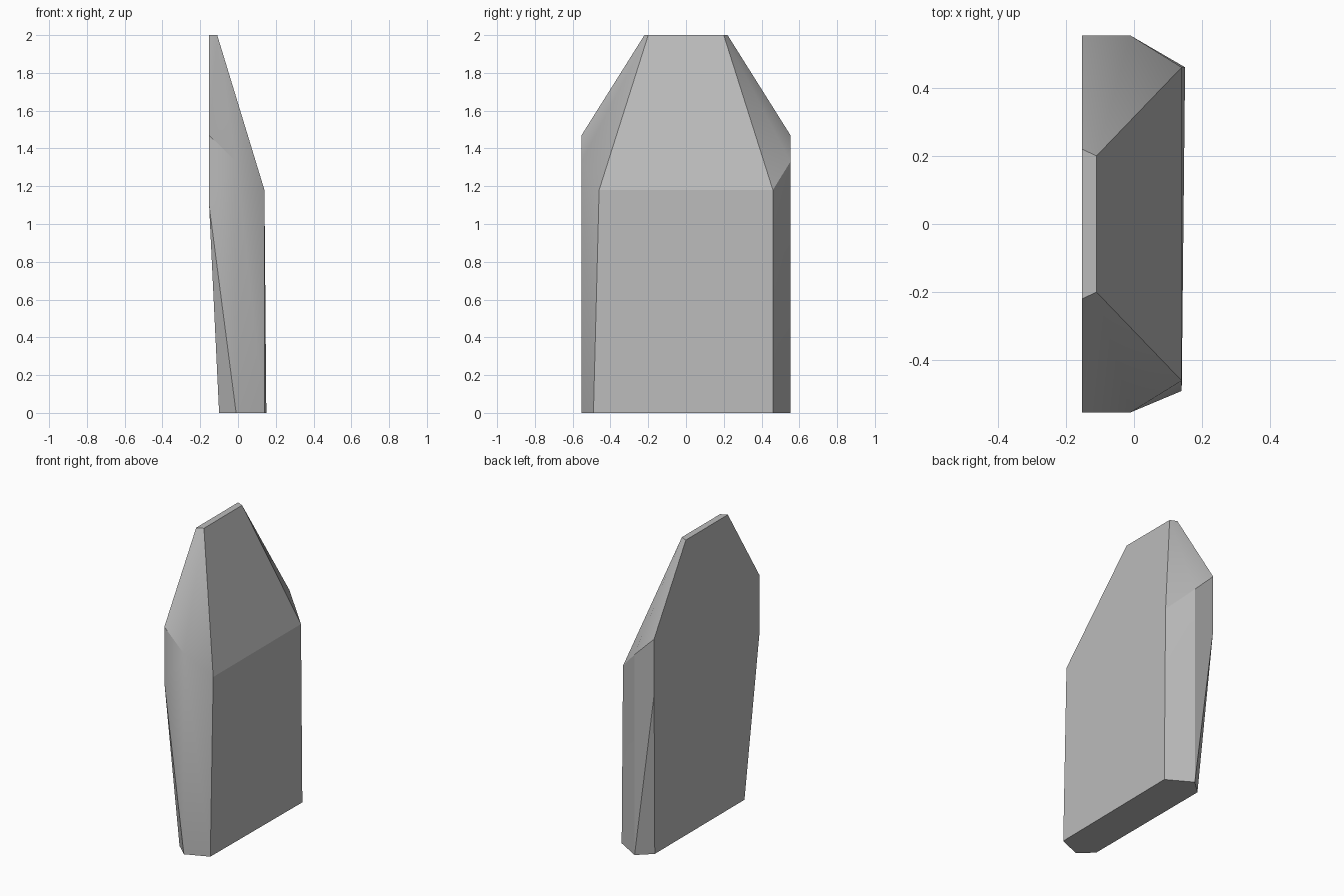
import bpy
import bmesh
from math import radians

cube = bpy.data.objects.get("Cube")
if cube:
    bpy.data.objects.remove(cube, do_unlink=True)

# Plain grey material
grey = bpy.data.materials.new("stone_grey")
grey.use_nodes = True
color = (0.5, 0.5, 0.5, 1.0)
grey.diffuse_color = color
grey.node_tree.nodes["Principled BSDF"].inputs["Base Color"].default_value = color


def mirrored(x, y, z):
    """A corner and its twin on the other end."""
    return [(x, -y, z), (x, y, z)]


# Corners of the slab, from the top down
corners = (
    mirrored(-0.153, 0.22, 2.0) + mirrored(-0.11, 0.2, 2.0)        # narrow top
    + mirrored(-0.153, 0.553, 1.47) + mirrored(-0.01, 0.553, 1.33)  # shoulders
    + mirrored(0.14, 0.46, 1.18)                                   # face bend
    + mirrored(-0.153, 0.553, 1.1)                                 # back taper
    + mirrored(-0.1, 0.47, 0.0) + mirrored(-0.01, 0.553, 0.0)      # base
    + [(0.14, -0.49, 0.0), (0.15, 0.46, 0.0)]
)

# Wrap the corners in a convex solid and merge the flat regions
bm = bmesh.new()
for corner in corners:
    bm.verts.new(corner)
bmesh.ops.convex_hull(bm, input=bm.verts[:])
bmesh.ops.dissolve_limit(bm, angle_limit=radians(1), verts=bm.verts[:], edges=bm.edges[:])
bmesh.ops.recalc_face_normals(bm, faces=bm.faces[:])

# Soft blend on the end faces only, crisp large faces and sharp folds
for face in bm.faces:
    face.smooth = abs(face.normal.y) > 0.3
for edge in bm.edges:
    edge.smooth = edge.calc_face_angle(0) < radians(30)

mesh = bpy.data.meshes.new("stone_slab")
bm.to_mesh(mesh)
bm.free()
mesh.materials.append(grey)
slab = bpy.data.objects.new("stone_slab", mesh)
bpy.context.scene.collection.objects.link(slab)
